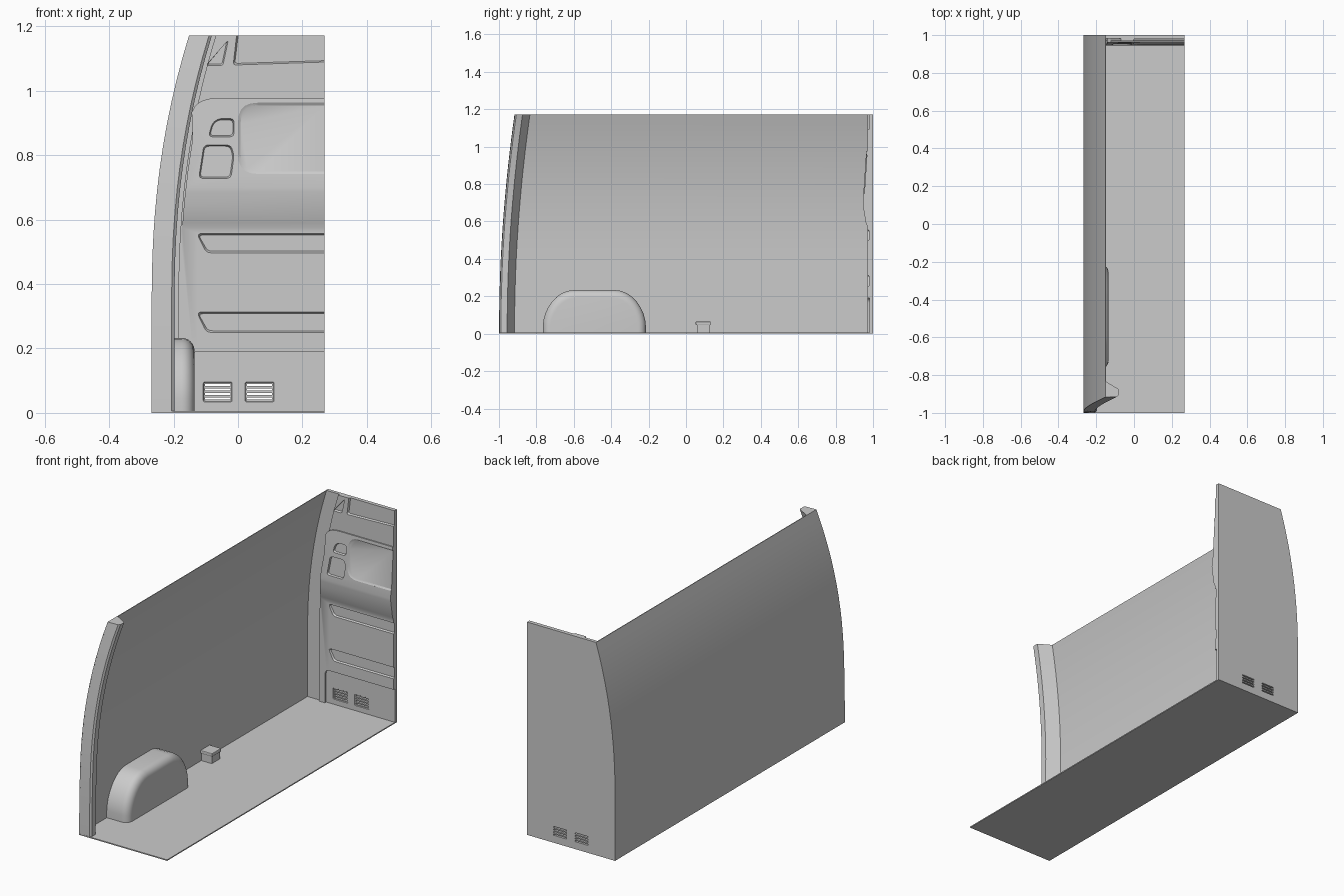
import bpy, bmesh, math
from mathutils import Vector

if "Cube" in bpy.data.objects:
    bpy.data.objects.remove(bpy.data.objects["Cube"])

TOP = 1.172
LEVELS = [0, .2, .35] + [.35 + (TOP - .35) * i / 12 for i in range(1, 13)]


def wall_x(z):
    return -.268 + .116 * max(0, (z - .35) / (TOP - .35)) ** 2.2


def front_y(z):
    return -1 + .083 * (z / TOP) ** 2


def loft(name, rings):
    """Closed solid through a series of equal-length rings."""
    bm = bmesh.new()
    vs = [[bm.verts.new(p) for p in r] for r in rings]
    n = len(rings[0])
    for a, b in zip(vs, vs[1:]):
        for i in range(n):
            j = (i + 1) % n
            bm.faces.new((a[i], a[j], b[j], b[i]))
    bm.faces.new(vs[0][::-1])
    bm.faces.new(vs[-1])
    bmesh.ops.recalc_face_normals(bm, faces=bm.faces)
    me = bpy.data.meshes.new(name)
    bm.to_mesh(me)
    bm.free()
    ob = bpy.data.objects.new(name, me)
    bpy.context.collection.objects.link(ob)
    return ob


def box(name, x0, x1, y0, y1, z0, z1):
    return loft(name, [[(x0, y0, z), (x1, y0, z), (x1, y1, z), (x0, y1, z)] for z in (z0, z1)])


def rounded(pts, r, n=5):
    out = []
    for i, p in enumerate(pts):
        p, a, b = Vector(p), Vector(pts[i - 1]), Vector(pts[(i + 1) % len(pts)])
        s = p + (a - p).normalized() * min(r, (a - p).length * .45)
        e = p + (b - p).normalized() * min(r, (b - p).length * .45)
        for k in range(n + 1):
            t = k / n
            out.append(tuple(s * (1 - t) ** 2 + p * 2 * t * (1 - t) + e * t * t))
    return out


def plate(name, pts, y0, y1):
    return loft(name, [[(x, y, z) for x, z in pts] for y in (y0, y1)])


def boolean(ob, tool, op):
    m = ob.modifiers.new("bool", 'BOOLEAN')
    m.operation, m.solver, m.object = op, 'EXACT', tool
    bpy.context.view_layer.objects.active = ob
    bpy.ops.object.modifier_apply(modifier=m.name)
    bpy.data.objects.remove(tool)


def smooth(ob, angle=35):
    bpy.ops.object.select_all(action='DESELECT')
    ob.select_set(True)
    bpy.context.view_layer.objects.active = ob
    bpy.ops.object.shade_smooth_by_angle(angle=math.radians(angle))


# Floor
box("floor", -.268, .268, -1, 1, 0, .006)

# Curved side wall
T = .004
smooth(loft("side_wall", [[(wall_x(z), front_y(z), z), (wall_x(z) + T, front_y(z), z),
                           (wall_x(z) + T, 1, z), (wall_x(z), 1, z)] for z in LEVELS]))

# Front door pillar
SECTION = [(0, 0), (.062, .002), (.071, .01), (.071, .043), (0, .085)]
smooth(loft("door_pillar", [[(wall_x(z) + dx, front_y(z) + dy, z) for dx, dy in SECTION]
                            for z in LEVELS]))

# Wheel arch with a rounded inner edge
CY, HW, H = -.49, .275, .233
arch = [(-.765, 0), (-.765, .045)]
arch += [(-.6 - .165 * math.cos(a), .045 + .188 * math.sin(a) ** 1.15)
         for a in [math.pi / 2 * i / 8 for i in range(1, 9)]]
arch += [(2 * CY - y, z) for y, z in reversed(arch)]
rings = [[(-.266, y, z) for y, z in arch]]
R = .04
for i in range(7):
    a = math.pi / 2 * i / 6
    d = R * (1 - math.cos(a))
    rings.append([(-.135 - R + R * math.sin(a), CY + (y - CY) * (1 - d / HW), z * (1 - d / H))
                  for y, z in arch])
smooth(loft("wheel_arch", rings))

# Small box on the floor
box("bracket_box", -.266, -.2, .058, .128, 0, .048)
lid = box("bracket_lid", -.266, -.194, .052, .132, .046, .065)
bev = lid.modifiers.new("bevel", 'BEVEL')
bev.width, bev.segments = .004, 2

# Bulkhead base plate
bulkhead = plate("bulkhead", [(wall_x(z), z) for z in LEVELS] + [(.268, TOP), (.268, 0)], .982, 1)

# Raised upper panel with a narrow leg down the wall
corner = [(-.15 + .025 * (1 - math.cos(a)), .165 + .025 * math.sin(a))
          for a in [math.pi / 2 * i / 5 for i in range(6)]]
panel = plate("panel", [(wall_x(z) + .083, z) for z in LEVELS] + [(.268, TOP), (.268, .19)]
              + corner[::-1] + [(-.15, 0)], .97, .99)

# Pushed-out middle band: outline crossed with its side profile
band = [(wall_x(z) + .088, z) for z in (.56, .65, .75, .85)]
band += rounded([(-.158, .88), (-.13, .978), (.268, .978)], .07)[6:12] + [(.268, .978), (.268, .56)]
bulge = plate("bulge", band, .9, .985)
profile = [(.986, .57), (.97, .575), (.962, .59), (.946, .685), (.945, .7), (.964, .985), (.986, .985)]
boolean(bulge, loft("profile", [[(x, y, z) for y, z in profile] for x in (-.3, .268)]), 'INTERSECT')
boolean(panel, bulge, 'UNION')
boolean(bulkhead, panel, 'UNION')


# Pressed recesses
def recess(pts, r, depth, inset, y0=.97, slope=0):
    pts = rounded(pts, r) if r else pts
    xs, zs = [p[0] for p in pts], [p[1] for p in pts]
    cx, cz = (min(xs) + max(xs)) / 2, (min(zs) + max(zs)) / 2
    sx = 1 - 2 * inset / (max(xs) - min(xs))
    sz = 1 - 2 * inset / (max(zs) - min(zs))
    surf = lambda z: y0 + slope * (z - .7)
    inner = [(cx + (x - cx) * sx, cz + (z - cz) * sz) for x, z in pts]
    tool = loft("cutter", [[(x, surf(z) - .03, z) for x, z in pts],
                           [(x, surf(z), z) for x, z in pts],
                           [(x, surf(z) + depth, z) for x, z in inner]])
    boolean(bulkhead, tool, 'DIFFERENCE')


for z0, z1 in ((.25, .313), (.497, .557)):
    recess([(-.098, z0), (-.128, z1), (.32, z1), (.32, z0)], .015, .009, .005)
recess([(-.015, 1.08), (0, 1.21), (.32, 1.21), (.32, 1.091)], .01, .009, .005)
recess([(-.1, 1.078), (-.03, 1.158), (-.047, 1.078)], .01, .009, .005)
B = dict(y0=.945, slope=.0667)
recess([(0, .742), (0, .963), (.34, .963), (.34, .742)], .06, .005, .008, **B)
recess([(-.122, .728), (-.106, .832), (-.022, .832), (-.012, .8), (-.022, .728)], .015, .009, .004, **B)
recess([(-.092, .857), (-.08, .9), (-.06, .914), (-.012, .914), (-.012, .857)], .015, .009, .004, **B)

# Vent plates and through slots
for x in (-.108, .022):
    recess([(x, .034), (x, .096), (x + .09, .096), (x + .09, .034)], .006, .003, .002, y0=.982)
    for i in range(4):
        z = .041 + i * .014
        boolean(bulkhead, box("slot", x + .006, x + .084, .9, 1.1, z, z + .007), 'DIFFERENCE')
smooth(bulkhead, 30)
